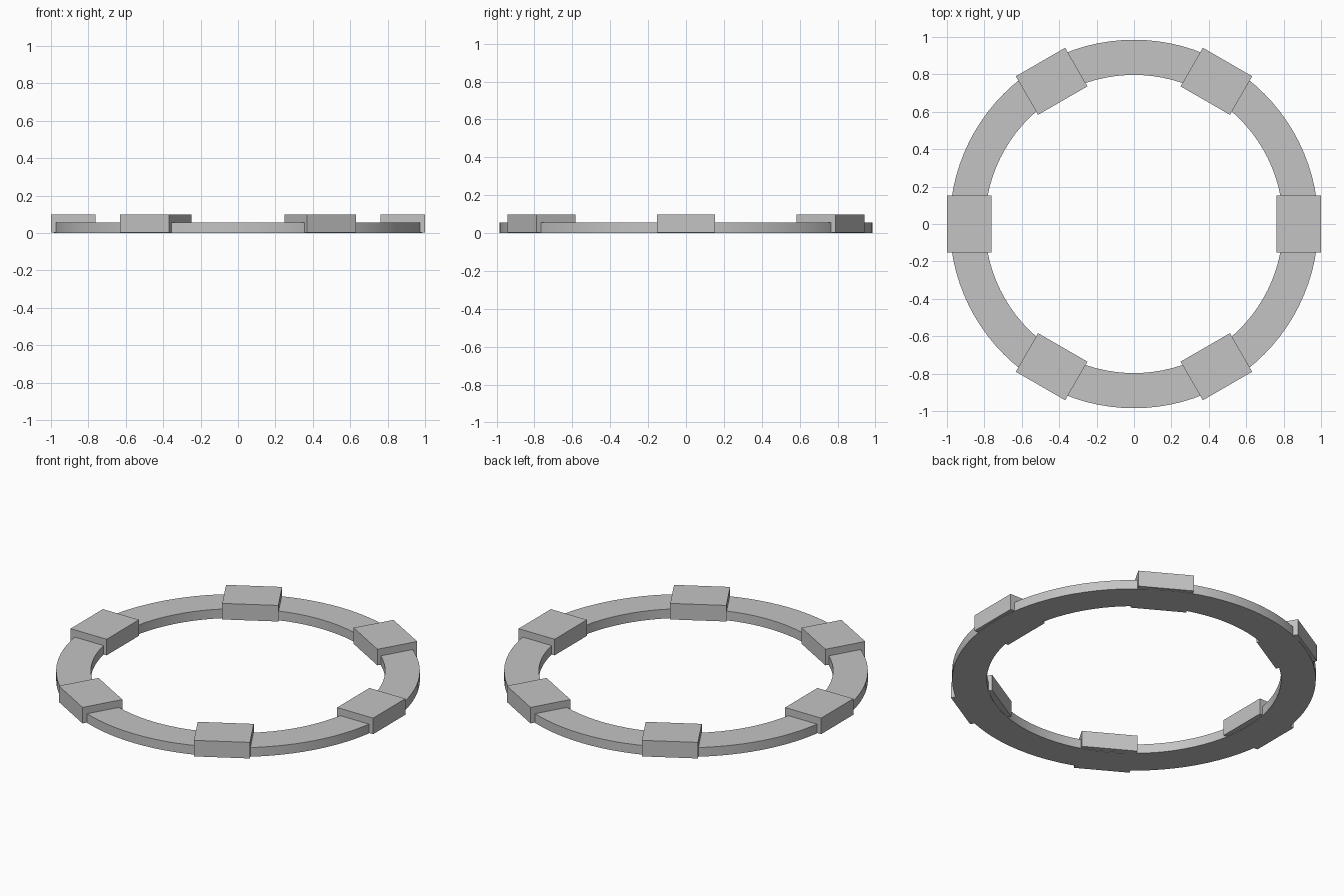
import bpy, bmesh, math
from mathutils import Matrix, Vector

cube = bpy.data.objects.get("Cube")
if cube:
    bpy.data.objects.remove(cube, do_unlink=True)

OUTER, INNER, RING_TOP = 0.985, 0.797, 0.055
BLOCK_IN, BLOCK_OUT, BLOCK_WIDTH, BLOCK_TOP = 0.762, 1.0, 0.305, 0.098
BLOCK_BASE = 0.002
SEGMENTS, BLOCKS = 96, 6

grey = bpy.data.materials.new("plain_grey")
grey.use_nodes = True
grey.diffuse_color = (0.55, 0.55, 0.55, 1)
grey.node_tree.nodes["Principled BSDF"].inputs["Base Color"].default_value = (0.55, 0.55, 0.55, 1)


def add_object(name, bm):
    bmesh.ops.recalc_face_normals(bm, faces=bm.faces)
    mesh = bpy.data.meshes.new(name)
    bm.to_mesh(mesh)
    bm.free()
    mesh.materials.append(grey)
    obj = bpy.data.objects.new(name, mesh)
    bpy.context.collection.objects.link(obj)
    return obj


# Flat ring: rectangular section spun around the vertical axis
bm = bmesh.new()
section = [(INNER, 0), (OUTER, 0), (OUTER, RING_TOP), (INNER, RING_TOP)]
verts = [bm.verts.new((r, 0, z)) for r, z in section]
edges = [bm.edges.new((verts[i], verts[i - 1])) for i in range(len(verts))]
bmesh.ops.spin(bm, geom=verts + edges, cent=(0, 0, 0), axis=(0, 0, 1),
               angle=math.tau, steps=SEGMENTS, use_merge=True)
bmesh.ops.remove_doubles(bm, verts=bm.verts, dist=0.0001)
ring = add_object("ring", bm)
bpy.ops.object.select_all(action="DESELECT")
ring.select_set(True)
bpy.context.view_layer.objects.active = ring
bpy.ops.object.shade_smooth_by_angle(angle=math.radians(30))

# Raised blocks straddling the ring at equal angles
size = Vector((BLOCK_OUT - BLOCK_IN, BLOCK_WIDTH, BLOCK_TOP - BLOCK_BASE))
centre = Vector(((BLOCK_OUT + BLOCK_IN) / 2, 0, (BLOCK_TOP + BLOCK_BASE) / 2))
for i in range(BLOCKS):
    bm = bmesh.new()
    turn = Matrix.Rotation(math.tau * i / BLOCKS, 4, "Z")
    place = turn @ Matrix.Translation(centre) @ Matrix.Diagonal((*size, 1))
    bmesh.ops.create_cube(bm, size=1, matrix=place)
    add_object(f"block_{i + 1}", bm)
